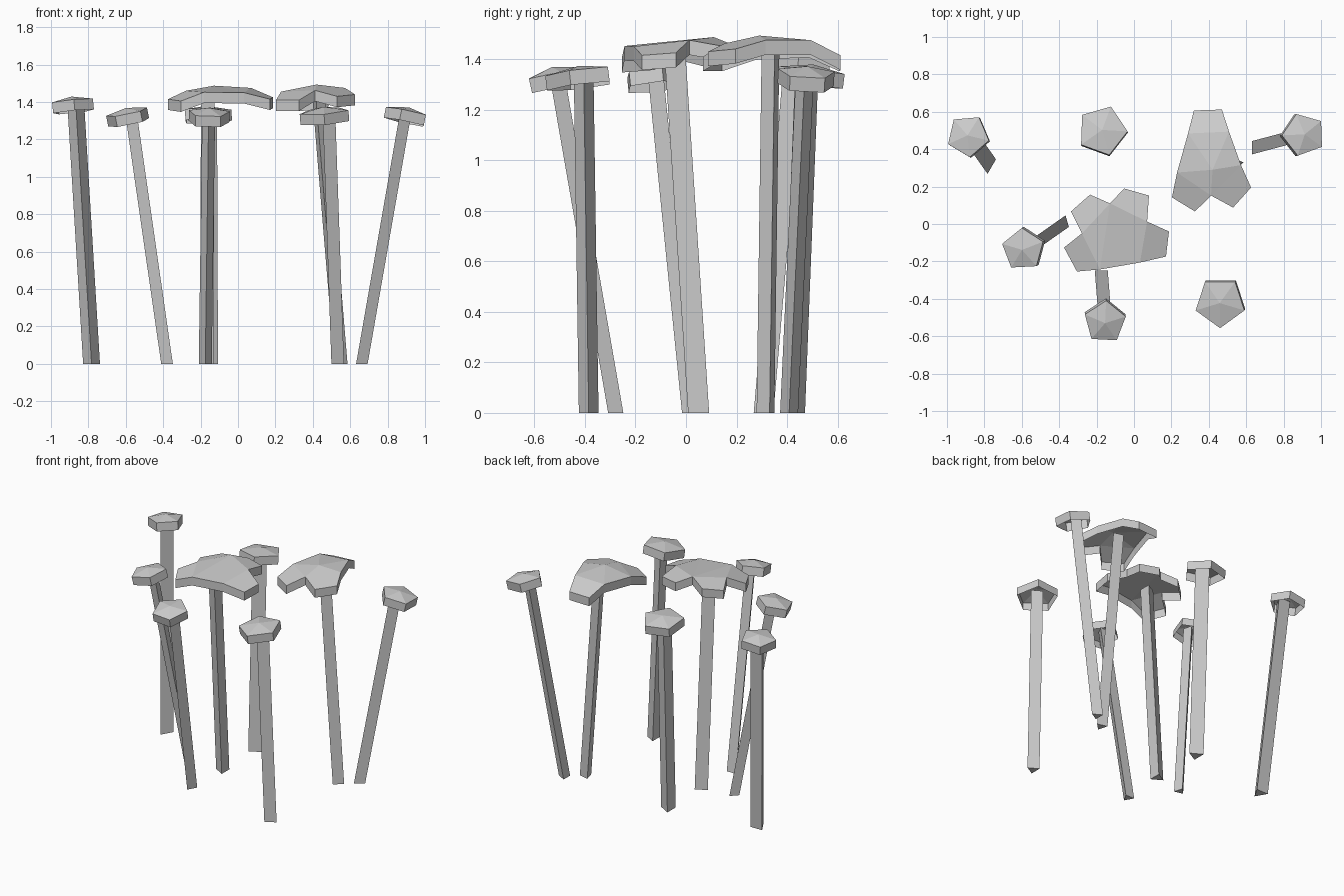
import bpy, math
from mathutils import Vector

if "Cube" in bpy.data.objects:
    bpy.data.objects.remove(bpy.data.objects["Cube"])

RIM = 0.058  # height of the band hanging below each cap


def add_object(name, verts, faces):
    mesh = bpy.data.meshes.new(name)
    mesh.from_pydata([tuple(v) for v in verts], [], faces)
    mesh.update()
    obj = bpy.data.objects.new(name, mesh)
    bpy.context.collection.objects.link(obj)
    return obj


def stem(name, base, top, radius, angle):
    """Leaning three-sided prism, level at both ends."""
    ring = [Vector((math.cos(a), math.sin(a), 0)) * radius
            for a in (math.radians(angle + 120 * i) for i in range(3))]
    b, t = Vector((*base, 0)), Vector(top)
    verts = [b + r for r in ring] + [t + r for r in ring]
    sides = [(i, (i + 1) % 3, 3 + (i + 1) % 3, 3 + i) for i in range(3)]
    add_object(name, verts, sides + [(2, 1, 0), (3, 4, 5)])


def small_cap(name, centre, radius, angle, tilt):
    """Shallow five-sided cap, hollow underneath, tilted with its stem."""
    c = Vector(centre)
    up = Vector((*tilt, 1)).normalized()
    verts = []
    for drop in (0, RIM):
        for i in range(5):
            a = math.radians(angle + 72 * i)
            x, y = radius * math.cos(a), radius * math.sin(a)
            verts.append(c + Vector((x, y, -x * tilt[0] - y * tilt[1])) - up * drop)
    verts.append(c + up * 0.024)
    faces = [(i, (i + 1) % 5, 10) for i in range(5)]
    faces += [(5 + i, 5 + (i + 1) % 5, (i + 1) % 5, i) for i in range(5)]
    add_object(name, verts, faces)


def big_cap(name, outline, inner, faces):
    """Lobed cap: counter-clockwise outline, optional inner points, rim band."""
    n, m = len(outline), len(outline) + len(inner)
    verts = outline + inner + [(x, y, z - RIM) for x, y, z in outline]
    band = [(m + i, m + (i + 1) % n, (i + 1) % n, i) for i in range(n)]
    add_object(name, verts, faces + band)


# small mushrooms: stem base, stem top, stem radius, stem angle,
# cap centre, cap radius, cap angle, cap tilt
small = {
    "left_back": ((-.783, .32), (-.868, .44, 1.40), .052, -90,
                  (-.888, .472, 1.405), .115, -85, (-.10, .07)),
    "middle_back": ((-.16, .425), (-.165, .478, 1.35), .053, 0,
                    (-.17, .50, 1.355), .136, -2, (-.02, .12)),
    "left_front": ((-.375, .01), (-.567, -.125, 1.335), .037, 76,
                   (-.594, -.136, 1.345), .115, 93, (-.20, -.10)),
    "middle_front": ((-.175, -.268), (-.157, -.50, 1.335), .04, -90,
                     (-.155, -.525, 1.345), .115, 87, (.02, -.22)),
    "right_front": ((.522, -.385), (.475, -.405, 1.34), .045, 0,
                    (.46, -.42, 1.35), .137, -90, (-.08, -.12)),
    "right_back": ((.652, .408), (.885, .47, 1.335), .041, 0,
                   (.908, .478, 1.348), .117, 182, (.21, .06)),
}
for name, (b, t, r, a, cc, cr, ca, tilt) in small.items():
    stem(name + "_stem", b, t, r, a)
    small_cap(name + "_cap", cc, cr, ca, tilt)

# centre large mushroom with four lobes
stem("centre_stem", (-.155, .05), (-.15, -.045, 1.44), .048, 180)
big_cap("centre_cap", [
    (-.128, .11, 1.487), (-.235, .157, 1.45), (-.337, .067, 1.43),
    (-.278, -.05, 1.46), (-.374, -.126, 1.415), (-.305, -.254, 1.405),
    (-.182, -.243, 1.452), (.032, -.206, 1.45), (.171, -.174, 1.415),
    (.187, -.04, 1.425), (.07, .013, 1.475), (.08, .152, 1.45),
    (-.053, .19, 1.455)], [],
    [(0, 1, 2, 3), (3, 4, 5, 6), (0, 3, 6), (0, 6, 7), (0, 7, 10),
     (7, 8, 9, 10), (10, 11, 12, 0)])

# right large mushroom with three lobes
stem("right_large_stem", (.545, .32), (.425, .34, 1.45), .042, 15)
big_cap("right_large_cap", [
    (.47, .612, 1.415), (.32, .607, 1.41), (.289, .484, 1.465),
    (.23, .275, 1.455), (.203, .142, 1.41), (.326, .067, 1.41),
    (.412, .152, 1.462), (.53, .088, 1.43), (.626, .195, 1.44),
    (.572, .315, 1.475), (.508, .494, 1.475)], [(.42, .29, 1.493)],
    [(0, 1, 2, 10), (3, 4, 5, 6), (6, 7, 8, 9), (11, 10, 2), (11, 2, 3),
     (11, 3, 6), (11, 6, 9), (11, 9, 10)])
